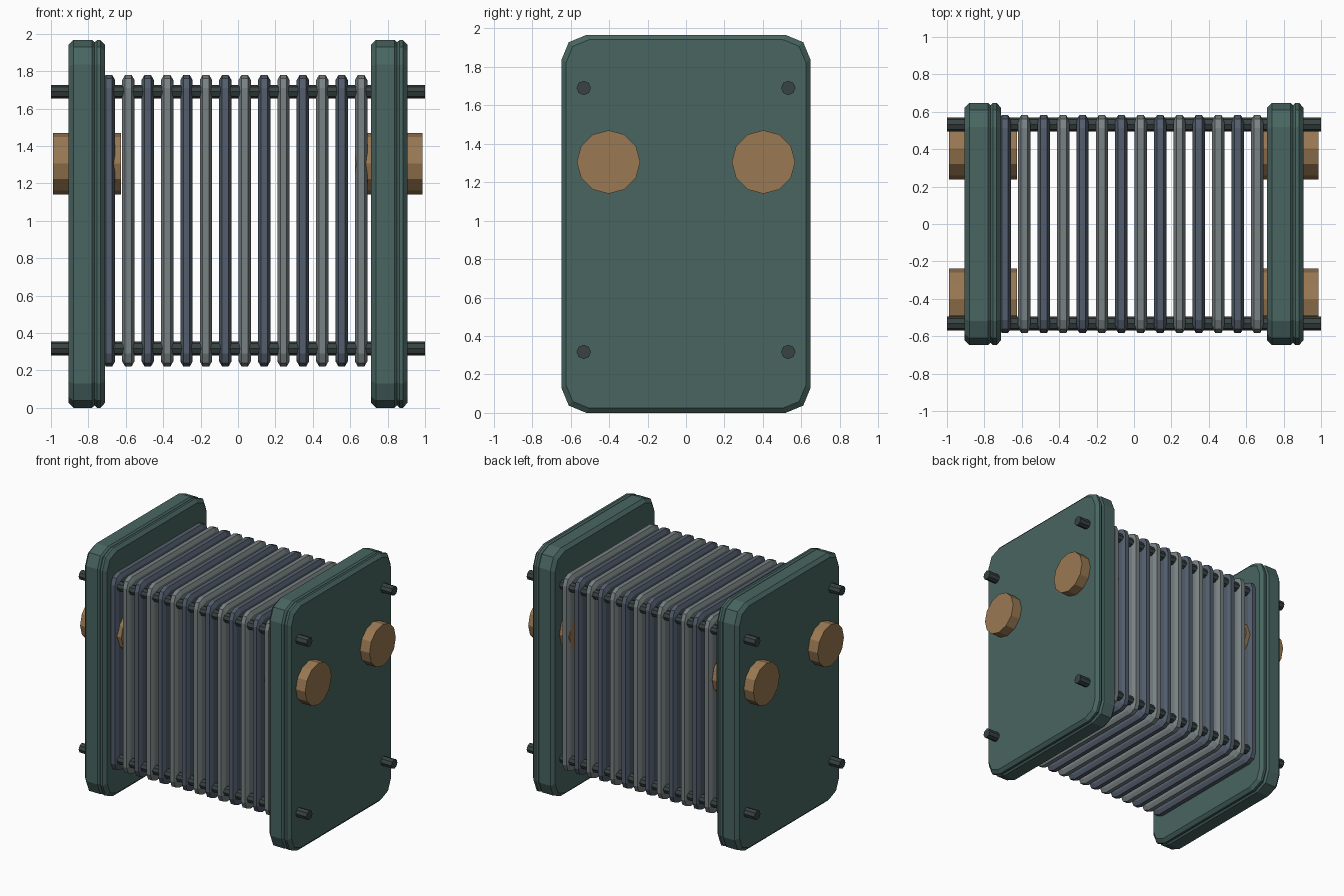
import bpy, bmesh, math

cube = bpy.data.objects.get("Cube")
if cube:
    bpy.data.objects.remove(cube, do_unlink=True)


def material(name, rgb):
    m = bpy.data.materials.new(name)
    m.use_nodes = True
    col = (*rgb, 1)
    m.diffuse_color = col
    m.node_tree.nodes["Principled BSDF"].inputs["Base Color"].default_value = col
    return m


TEAL = material("teal_paint", (0.065, 0.13, 0.118))
BLUE = material("blue_grey_metal", (0.085, 0.11, 0.15))
GREY = material("light_grey_metal", (0.19, 0.22, 0.225))
COPPER = material("copper", (0.32, 0.19, 0.085))
DARK = material("dark_steel", (0.04, 0.055, 0.055))


def outline(hy, hz, r, steps):
    """Rounded rectangle in the y-z plane."""
    pts = []
    for k, (sy, sz) in enumerate(((1, 1), (-1, 1), (-1, -1), (1, -1))):
        for i in range(steps + 1):
            a = math.pi / 2 * (k + i / steps)
            pts.append((sy * (hy - r) + r * math.cos(a), sz * (hz - r) + r * math.sin(a)))
    return pts


def loft(name, profile, shape, centre, mat):
    """Stack outlines along x; profile holds (x, inset) pairs."""
    bm = bmesh.new()
    hy, hz, r, steps = shape
    rings = []
    for x, inset in profile:
        ring = outline(hy - inset, hz - inset, r - inset / 2, steps)
        rings.append([bm.verts.new((x, y, z)) for y, z in ring])
    n = len(rings[0])
    for a, b in zip(rings, rings[1:]):
        for i in range(n):
            j = (i + 1) % n
            bm.faces.new((a[i], a[j], b[j], b[i]))
    bm.faces.new(rings[0])
    bm.faces.new(rings[-1])
    bmesh.ops.recalc_face_normals(bm, faces=bm.faces)
    finish(name, bm, centre, mat)


def finish(name, bm, centre, mat):
    me = bpy.data.meshes.new(name)
    bm.to_mesh(me)
    bm.free()
    me.materials.append(mat)
    ob = bpy.data.objects.new(name, me)
    ob.location = centre
    bpy.context.collection.objects.link(ob)


def rod(name, sides, radius, x0, x1, y, z, mat):
    """Faceted cylinder lying along x."""
    bm = bmesh.new()
    bmesh.ops.create_cone(bm, cap_ends=True, segments=sides, radius1=radius,
                          radius2=radius, depth=x1 - x0)
    for v in bm.verts:
        v.co = (v.co.z, v.co.x, v.co.y)
    bmesh.ops.recalc_face_normals(bm, faces=bm.faces)
    finish(name, bm, ((x0 + x1) / 2, y, z), mat)


# End plates with chamfered rims and a shallow groove
PLATE = ((0, 0.025), (0.025, 0), (0.125, 0), (0.138, 0.012),
         (0.152, 0), (0.17, 0), (0.193, 0.025))
for side, x in (("right", -0.905), ("left", 0.712)):
    loft(side + "_end_plate", PLATE, (0.648, 0.983, 0.13, 2), (x, 0, 0.983), TEAL)

# Stack of thin plates in alternating colours
FIN = ((-0.033, 0.028), (-0.017, 0), (0.017, 0), (0.033, 0.028))
for i in range(14):
    loft(f"exchange_plate_{i + 1}", FIN, (0.582, 0.78, 0.07, 2),
         (-0.69 + i * 0.1037, 0, 1.0), GREY if i % 2 else BLUE)

# Tie rods through the four corners
for z, level in ((0.317, "lower"), (1.69, "upper")):
    for y, face in ((-0.532, "front"), (0.532, "back")):
        rod(f"{level}_{face}_tie_rod", 8, 0.037, -1, 1, y, z, DARK)

# Pipe ports on both end plates
for x0, side in ((-0.988, "right"), (0.625, "left")):
    for y, face in ((-0.403, "front"), (0.403, "back")):
        rod(f"{side}_{face}_port", 12, 0.165, x0, x0 + 0.362, y, 1.305, COPPER)
